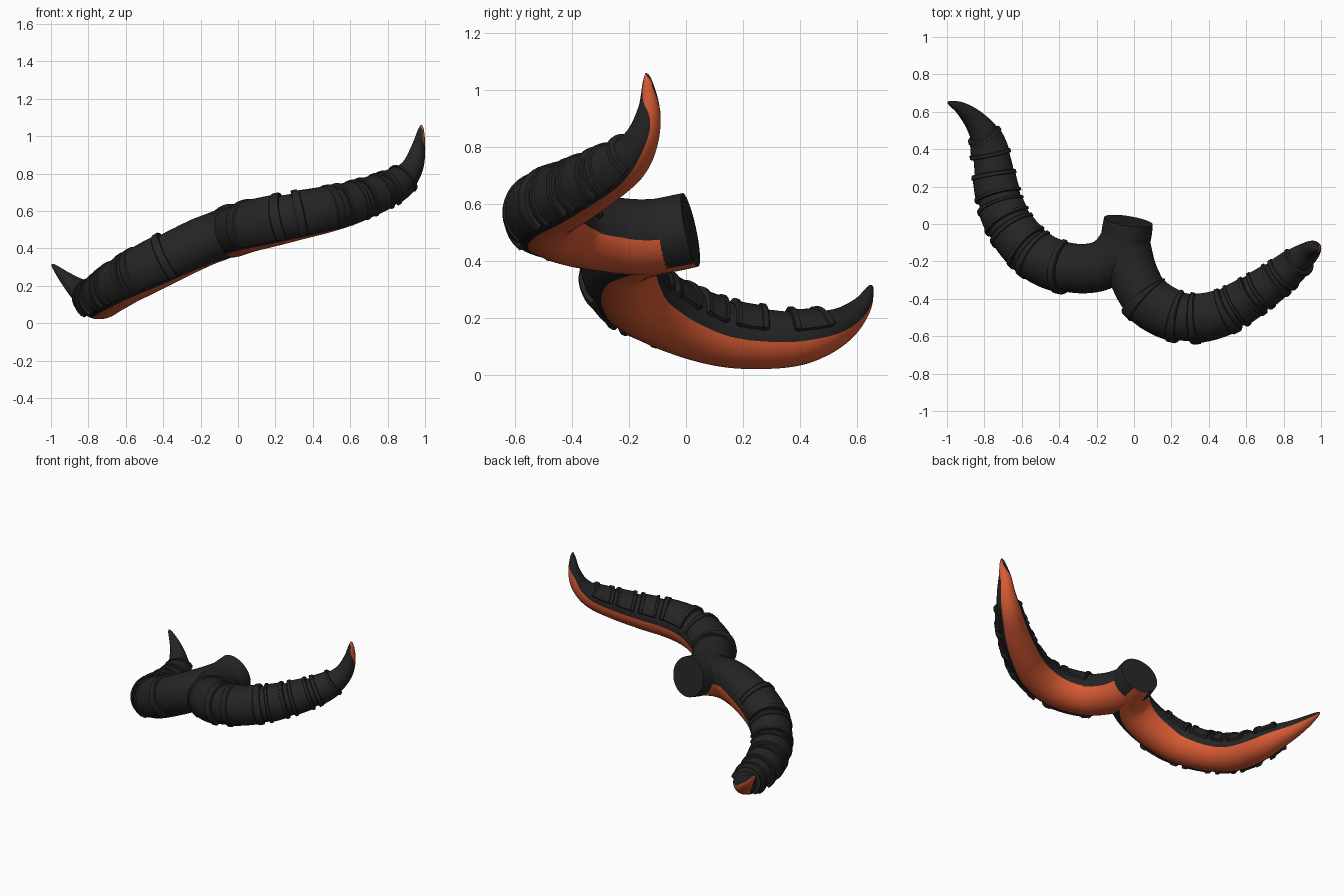
import bpy, bmesh, math
from mathutils import Vector

cube = bpy.data.objects.get("Cube")
if cube:
    bpy.data.objects.remove(cube, do_unlink=True)


def make_material(name, color):
    mat = bpy.data.materials.new(name)
    mat.use_nodes = True
    mat.diffuse_color = color
    mat.node_tree.nodes["Principled BSDF"].inputs["Base Color"].default_value = color
    return mat


DARK = make_material("charcoal", (0.018, 0.018, 0.018, 1))
ORANGE = make_material("burnt orange", (0.70, 0.105, 0.035, 1))
UP = Vector((0, 0, 1))


def spline(points, t):
    """Catmull-Rom position and radius at control index t."""
    last = len(points) - 1
    i = min(int(t), last - 1)
    f = t - i
    a, b, c, d = (Vector(points[max(0, min(last, j))]) for j in range(i - 1, i + 3))
    return b + 0.5 * f * (c - a + f * (2 * a - 5 * b + 4 * c - d + f * (3 * (b - c) + d - a)))


def ring_point(points, t, degrees, lift, inner):
    """Point on the limb skin; angle runs from the top toward the inside of the bend."""
    here = spline(points, t)
    ahead = spline(points, min(t + 0.02, len(points) - 1))
    behind = spline(points, max(t - 0.02, 0))
    tangent = (ahead - behind).to_3d().normalized()
    top = (UP - tangent * tangent.z).normalized()
    side = tangent.cross(top) * inner
    a = math.radians(degrees)
    return here.to_3d() + (top * math.cos(a) + side * math.sin(a)) * (here.w + lift)


def finish(name, bm, mats):
    bmesh.ops.recalc_face_normals(bm, faces=bm.faces)
    mesh = bpy.data.meshes.new(name)
    bm.to_mesh(mesh)
    bm.free()
    for mat in mats:
        mesh.materials.append(mat)
    obj = bpy.data.objects.new(name, mesh)
    bpy.context.collection.objects.link(obj)
    bpy.ops.object.select_all(action="DESELECT")
    obj.select_set(True)
    bpy.context.view_layer.objects.active = obj
    bpy.ops.object.shade_smooth_by_angle(angle=math.radians(35))
    return obj


def build_limb(name, points, inner):
    """Tapered tube, dark above and orange below, with closed ends."""
    bm = bmesh.new()
    steps, sides = 6, 36
    count = (len(points) - 1) * steps
    rings = [[bm.verts.new(ring_point(points, i / steps, 5 + 10 * k, 0, inner))
              for k in range(sides)] for i in range(count + 1)]
    for r0, r1 in zip(rings, rings[1:]):
        for k in range(sides):
            n = (k + 1) % sides
            face = bm.faces.new((r0[k], r0[n], r1[n], r1[k]))
            face.material_index = 1 if 9 <= k < 20 else 0
    bm.faces.new(rings[0])
    bm.faces.new(rings[-1])
    finish(name, bm, (DARK, ORANGE))


def build_plate(name, points, start, end, inner):
    """Curved armour band with a raised lip at both ends and chamfered sides."""
    bm = bmesh.new()
    lip = 0.16
    profile = [(0, -0.02), (0, 0.014), (0.03, 0.019), (lip, 0.019), (lip + 0.02, 0.012)]
    profile += [(0.35, 0.012), (0.5, 0.012)]
    profile += [(1 - f, h) for f, h in reversed(profile[:-1])]
    angles = list(range(-150, 81, 10))
    rows = []
    for f, lift in profile:
        row = []
        for a in angles:
            edge = a in (angles[0], angles[-1])
            # corners pull in so each band ends in a trapezoid
            g = 0.5 + (f - 0.5) * (0.75 if edge else 1)
            h = -0.02 if edge else lift
            row.append(bm.verts.new(ring_point(points, start + (end - start) * g, a, h, inner)))
        rows.append(row)
    for r0, r1 in zip(rows, rows[1:]):
        for k in range(len(angles) - 1):
            bm.faces.new((r0[k], r0[k + 1], r1[k + 1], r1[k]))
    # inner face closes the band
    for k in range(len(angles) - 1):
        bm.faces.new((rows[-1][k], rows[-1][k + 1], rows[0][k + 1], rows[0][k]))
    finish(name, bm, (DARK,))


# Shared root, then each path as x, y, z, radius
ROOT = [(-0.03, 0.015, 0.51, 0.132), (-0.045, -0.08, 0.49, 0.132)]

LEFT = ROOT + [
    (-0.03, -0.18, 0.485, 0.133), (0.0, -0.28, 0.495, 0.133),
    (0.07, -0.40, 0.515, 0.132), (0.20, -0.48, 0.545, 0.13),
    (0.33, -0.50, 0.573, 0.125), (0.47, -0.47, 0.602, 0.118),
    (0.60, -0.40, 0.635, 0.109), (0.75, -0.30, 0.69, 0.096),
    (0.86, -0.21, 0.75, 0.08), (0.93, -0.155, 0.83, 0.06),
    (0.962, -0.13, 0.93, 0.04), (0.978, -0.135, 1.03, 0.017),
    (0.98, -0.14, 1.06, 0.003)]

RIGHT = ROOT + [
    (-0.11, -0.18, 0.465, 0.133), (-0.20, -0.23, 0.43, 0.133),
    (-0.33, -0.235, 0.367, 0.132), (-0.48, -0.19, 0.29, 0.13),
    (-0.60, -0.09, 0.225, 0.125), (-0.685, 0.04, 0.17, 0.119),
    (-0.73, 0.18, 0.135, 0.112), (-0.76, 0.35, 0.125, 0.099),
    (-0.79, 0.46, 0.142, 0.083), (-0.85, 0.55, 0.18, 0.06),
    (-0.92, 0.615, 0.24, 0.036), (-0.98, 0.645, 0.30, 0.014),
    (-0.995, 0.65, 0.315, 0.003)]

LEFT_BANDS = [(3.8, 5.4), (5.85, 7.35), (7.55, 8.3), (8.45, 9.15), (9.3, 10.35)]
RIGHT_BANDS = [(4.2, 5.45), (5.6, 6.55), (6.75, 7.5), (7.75, 8.55), (9.1, 10.3)]

for label, path, bands, inner in (("left", LEFT, LEFT_BANDS, -1),
                                  ("right", RIGHT, RIGHT_BANDS, 1)):
    build_limb(label + "_tentacle", path, inner)
    for number, (start, end) in enumerate(bands, 1):
        build_plate(f"{label}_armour_band_{number}", path, start, end, inner)
